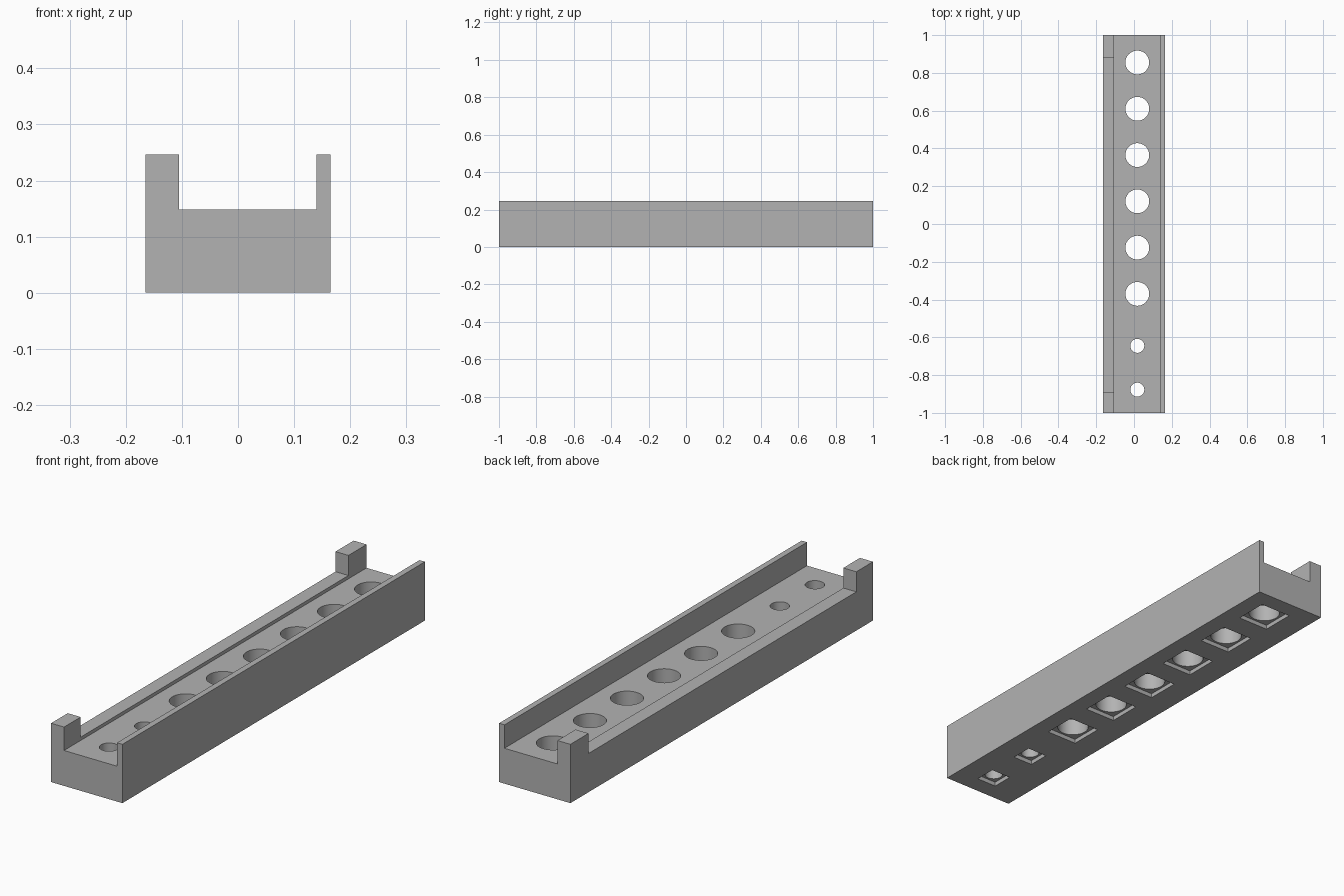
import bpy, bmesh
from mathutils import Matrix, Vector

cube = bpy.data.objects.get("Cube")
if cube:
    bpy.data.objects.remove(cube, do_unlink=True)

grey = bpy.data.materials.new("plain grey")
grey.use_nodes = True
COLOUR = (0.45, 0.45, 0.45, 1)
grey.diffuse_color = COLOUR
grey.node_tree.nodes["Principled BSDF"].inputs["Base Color"].default_value = COLOUR

HALF_W, HEIGHT, FLOOR, LEDGE = 0.165, 0.246, 0.148, 0.162
INNER_R, INNER_L = -0.105, 0.14          # inner faces of the two side walls
HOLE_X = (INNER_R + INNER_L) / 2
POCKET_DEPTH = 0.018

# (y, hole radius, pocket side)
HOLES = [(0.855 - 0.245 * i, 0.063, 0.144) for i in range(6)]
HOLES += [(y, 0.037, 0.093) for y in (-0.645, -0.877)]


def make_object(name, bm):
    bmesh.ops.recalc_face_normals(bm, faces=bm.faces)
    mesh = bpy.data.meshes.new(name)
    bm.to_mesh(mesh)
    bm.free()
    mesh.materials.append(grey)
    obj = bpy.data.objects.new(name, mesh)
    bpy.context.collection.objects.link(obj)
    return obj


def add_box(bm, low, high):
    low, high = Vector(low), Vector(high)
    matrix = Matrix.Translation((low + high) / 2) @ Matrix.Diagonal((*(high - low), 1))
    bmesh.ops.create_cube(bm, size=1, matrix=matrix)


def cut(target, cutter):
    cutter.hide_render = True
    mod = target.modifiers.new(cutter.name, 'BOOLEAN')
    mod.operation, mod.solver, mod.object = 'DIFFERENCE', 'EXACT', cutter
    bpy.context.view_layer.objects.active = target
    bpy.ops.object.modifier_apply(modifier=mod.name)
    bpy.data.objects.remove(cutter, do_unlink=True)


# Channel body: U profile swept along y
bm = bmesh.new()
profile = [(-HALF_W, 0), (HALF_W, 0), (HALF_W, HEIGHT), (INNER_L, HEIGHT),
           (INNER_L, FLOOR), (INNER_R, FLOOR), (INNER_R, HEIGHT), (-HALF_W, HEIGHT)]
face = bm.faces.new([bm.verts.new((x, -1, z)) for x, z in profile])
swept = bmesh.ops.extrude_face_region(bm, geom=[face])["geom"]
bmesh.ops.translate(bm, vec=(0, 2, 0),
                    verts=[v for v in swept if isinstance(v, bmesh.types.BMVert)])
body = make_object("channel_body", bm)

# Notch that lowers the thick wall to a ledge between the end posts
bm = bmesh.new()
add_box(bm, (-0.3, -0.89, LEDGE), (INNER_R + 0.05, 0.88, 0.4))
cut(body, make_object("ledge_notch", bm))

# Round through holes
bm = bmesh.new()
for y, radius, _ in HOLES:
    bmesh.ops.create_cone(bm, cap_ends=True, segments=48, radius1=radius, radius2=radius,
                          depth=1, matrix=Matrix.Translation((HOLE_X, y, 0)))
cut(body, make_object("round_holes", bm))

# Shallow square pockets under the holes
bm = bmesh.new()
for y, _, side in HOLES:
    h = side / 2
    add_box(bm, (HOLE_X - h, y - h, -0.1), (HOLE_X + h, y + h, POCKET_DEPTH))
cut(body, make_object("square_pockets", bm))

# Smooth hole walls, sharp edges elsewhere
bpy.ops.object.select_all(action='DESELECT')
body.select_set(True)
bpy.context.view_layer.objects.active = body
bpy.ops.object.shade_smooth_by_angle(angle=0.52)
